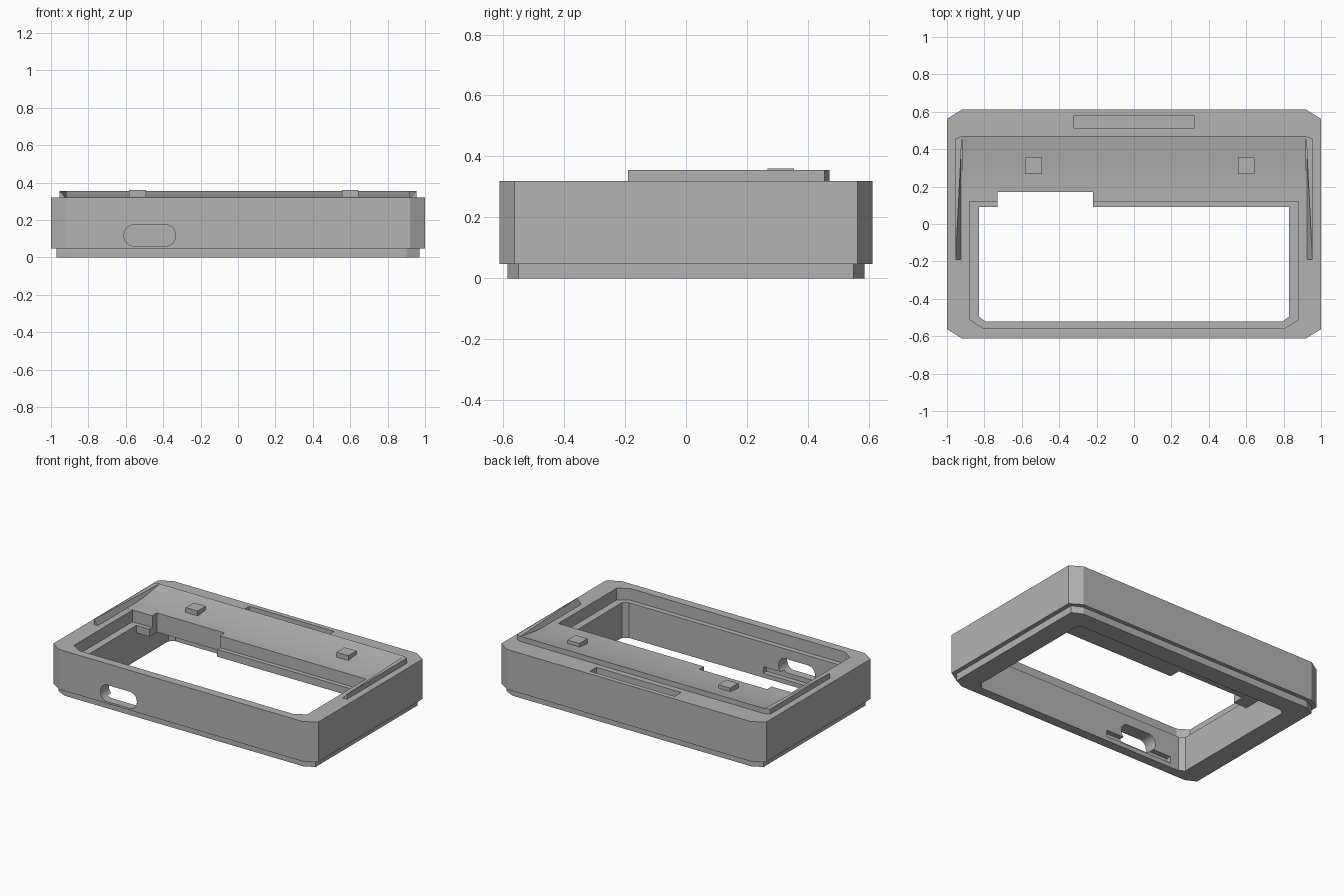
import bpy, bmesh, math

if "Cube" in bpy.data.objects:
    bpy.data.objects.remove(bpy.data.objects["Cube"])

grey = bpy.data.materials.new("plain grey")
grey.diffuse_color = (0.45, 0.45, 0.45, 1)
grey.use_nodes = True
grey.node_tree.nodes["Principled BSDF"].inputs["Base Color"].default_value = grey.diffuse_color


def solid(name, rings):
    """Closed solid from two matching loops of points."""
    a, b = rings
    bm = bmesh.new()
    va = [bm.verts.new(p) for p in a]
    vb = [bm.verts.new(p) for p in b]
    bm.faces.new(va[::-1])
    bm.faces.new(vb)
    n = len(va)
    for i in range(n):
        j = (i + 1) % n
        bm.faces.new((va[i], va[j], vb[j], vb[i]))
    bmesh.ops.recalc_face_normals(bm, faces=bm.faces)
    me = bpy.data.meshes.new(name)
    bm.to_mesh(me)
    bm.free()
    me.materials.append(grey)
    ob = bpy.data.objects.new(name, me)
    bpy.context.collection.objects.link(ob)
    return ob


def prism(name, outline, z0, z1):
    return solid(name, [[(x, y, z) for x, y in outline] for z in (z0, z1)])


def plate(x, y0, y1, front=(0, 0), back=(0, 0)):
    """Rectangle outline with optional corner chamfers (x size, y size)."""
    pts = []
    for s, y, c, d in ((1, y0, front, 1), (1, y1, back, -1), (-1, y1, back, -1), (-1, y0, front, 1)):
        if c[0] == 0:
            pts.append((s * x, y))
            continue
        pair = [(s * (x - c[0]), y), (s * x, y + d * c[1])]
        pts += pair if s * d > 0 else pair[::-1]
    return pts


def box(name, x0, x1, y0, y1, z0, z1):
    return prism(name, [(x0, y0), (x1, y0), (x1, y1), (x0, y1)], z0, z1)


def boolean(ob, tool, mode="DIFFERENCE"):
    m = ob.modifiers.new(tool.name, "BOOLEAN")
    m.operation, m.solver, m.object = mode, "EXACT", tool
    tool.hide_render = True
    bpy.context.view_layer.update()
    me = bpy.data.meshes.new_from_object(ob.evaluated_get(bpy.context.evaluated_depsgraph_get()))
    ob.modifiers.clear()
    ob.data = me


def cut(ob, tool):
    boolean(ob, tool)
    bpy.data.objects.remove(tool)


# Case shell with a narrower lip under it
shell = prism("case_shell", plate(1, -.612, .612, (.08, .05), (.08, .05)), .048, .32)
lip = prism("bottom_lip", plate(.97, -.585, .585, (.07, .035), (.07, .035)), 0, .06)
boolean(shell, lip, "UNION")
bpy.data.objects.remove(lip)

# Window, screen recess and the hollow under the rear deck
cut(shell, prism("window_cutter", plate(.83, -.52, .09, (.035, .025)), -.1, .5))
cut(shell, prism("recess_cutter", plate(.88, -.555, .12, (.07, .045)), .24, .5))
cut(shell, prism("hollow_cutter", plate(.83, -.52, .46, (.035, .025), (.035, .025)), -.1, .19))

# Notch in the deck, rear slot, board pocket behind the port
cut(shell, box("notch_cutter", -.73, -.22, 0, .17, .1, .5))
cut(shell, box("slot_cutter", -.32, .32, .51, .58, .25, .5))
cut(shell, box("pocket_cutter", -.73, -.22, -.555, -.45, .03, .075))

# Rounded port through the front wall
r, port = .052, []
for cx, cz, start in ((-.387, .113, -90), (-.387, .122, 0), (-.557, .122, 90), (-.557, .113, 180)):
    for i in range(7):
        a = math.radians(start + i * 15)
        port.append((cx + r * math.cos(a), cz + r * math.sin(a)))
cut(shell, solid("port_cutter", [[(x, y, z) for x, z in port] for y in (-.8, -.4)]))

# Rear deck that sweeps up to a raised back edge
n = 10
curve = [(.12 + .35 * i / n, .3205 + .0345 * (i / n) ** 2) for i in range(n + 1)]
profile = [(.47, .31), (.12, .31)] + curve
deck = solid("rear_deck", [[(x, y, z) for y, z in profile] for x in (-.92, .92)])
cut(deck, box("notch_cutter", -.73, -.22, 0, .17, .1, .5))

# Side rails with a slanted inner face, and small square pads on the deck
for s, side in ((-1, "left"), (1, "right")):
    base = [(.92, -.19), (.955, -.19), (.955, .455), (.92, .47)]
    top = [(.954, -.19), (.955, -.19), (.955, .455), (.92, .47)]
    solid(side + "_rail", [[(s * x, y, .315) for x, y in base], [(s * x, y, .355) for x, y in top]])
for x, side in ((-.537, "left"), (.6, "right")):
    box(side + "_pad", x - .045, x + .045, .268, .355, .31, .36)

# Smooth curves, sharp edges
for ob in bpy.data.objects:
    ob.select_set(True)
    bpy.context.view_layer.objects.active = ob
bpy.ops.object.shade_smooth_by_angle(angle=math.radians(25))
